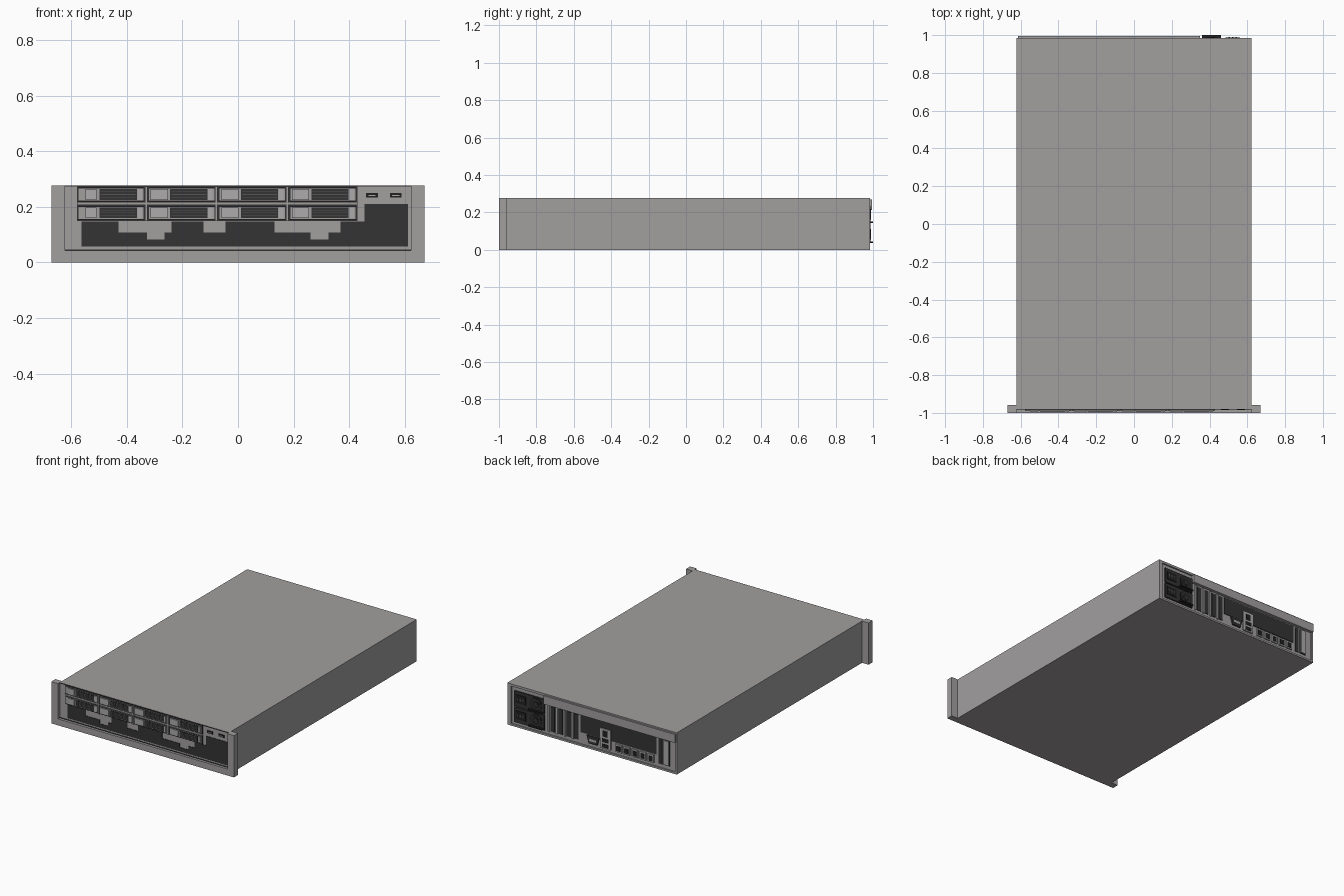
import bpy, bmesh, math
from mathutils import Matrix

cube = bpy.data.objects.get("Cube")
if cube:
    bpy.data.objects.remove(cube, do_unlink=True)


def material(name, rgb):
    m = bpy.data.materials.new(name)
    m.use_nodes = True
    m.diffuse_color = (*rgb, 1)
    m.node_tree.nodes["Principled BSDF"].inputs["Base Color"].default_value = (*rgb, 1)
    return m


STEEL = material("steel_grey", (0.36, 0.345, 0.345))
PALE = material("pale_grey", (0.42, 0.41, 0.41))
DARK = material("charcoal", (0.033, 0.033, 0.033))
BLACK = material("black", (0.015, 0.015, 0.015))
MID = material("mid_grey", (0.09, 0.09, 0.09))


def finish(name, bm, mat):
    bmesh.ops.recalc_face_normals(bm, faces=bm.faces)
    me = bpy.data.meshes.new(name)
    bm.to_mesh(me)
    bm.free()
    me.materials.append(mat)
    ob = bpy.data.objects.new(name, me)
    bpy.context.scene.collection.objects.link(ob)
    return ob


def boxes(name, mat, *spans):
    """One object made of boxes, each given as x, y and z ranges."""
    bm = bmesh.new()
    for span in spans:
        lo, hi = zip(*span)
        size = [b - a for a, b in zip(lo, hi)]
        mid = [(a + b) / 2 for a, b in zip(lo, hi)]
        bmesh.ops.create_cube(bm, size=1,
                              matrix=Matrix.Translation(mid) @ Matrix.Diagonal((*size, 1)))
    return finish(name, bm, mat)


def plate(name, mat, outline, y0, y1):
    """Extrude an x-z outline along y."""
    bm = bmesh.new()
    face = bm.faces.new([bm.verts.new((x, y0, z)) for x, z in outline])
    out = bmesh.ops.extrude_face_region(bm, geom=[face])
    for v in out["geom"]:
        if isinstance(v, bmesh.types.BMVert):
            v.co.y = y1
    return finish(name, bm, mat)


def disc(name, mat, x, z, radius, y0, y1):
    outline = [(x + radius * math.cos(a * math.tau / 24), z + radius * math.sin(a * math.tau / 24))
               for a in range(24)]
    return plate(name, mat, outline, y0, y1)


W, H = 0.622, 0.277
FACE, REAR = -0.98, 0.975

# Case, rack ears and front lip
boxes("case", STEEL, ((-W, W), (FACE, REAR), (0, H)))
for side, name in ((-1, "right_ear"), (1, "left_ear")):
    xs = sorted((side * W, side * 0.67))
    boxes(name, STEEL, (xs, (-1, -0.957), (0, H)))
boxes("front_lip", STEEL, ((-W, W), (-1, FACE), (0, 0.043)))
boxes("lip_groove", DARK, ((-W, W), (-0.983, FACE), (0.043, 0.047)))
boxes("front_top_edge", DARK, ((-W, W), (-0.983, FACE), (0.272, 0.276)))

# Stepped front grille
plate("front_grille", DARK,
      [(-0.562, 0.057), (0.612, 0.057), (0.612, 0.21), (0.454, 0.21), (0.454, 0.147),
       (0.368, 0.147), (0.368, 0.108), (0.325, 0.108), (0.325, 0.083), (0.26, 0.083),
       (0.26, 0.108), (0.131, 0.108), (0.131, 0.147), (-0.045, 0.147), (-0.045, 0.108),
       (-0.124, 0.108), (-0.124, 0.147), (-0.239, 0.147), (-0.239, 0.108), (-0.264, 0.108),
       (-0.264, 0.083), (-0.328, 0.083), (-0.328, 0.108), (-0.429, 0.108), (-0.429, 0.147),
       (-0.562, 0.147)], FACE, -0.983)

# Drive cage with two rows of four drives
boxes("drive_cage", DARK, ((-0.578, 0.43), (-0.984, FACE), (0.148, 0.272)))
boxes("cage_dividers", STEEL, *[((x, x + 0.009), (-0.99, FACE), (0.148, 0.272))
                                for x in (-0.335, -0.082, 0.173)],
      ((-0.578, 0.43), (-0.988, FACE), (0.208, 0.216)))
for row, z in enumerate((0.153, 0.219)):
    for col in range(4):
        x = -0.574 + 0.254 * col
        tag = f"{row + 1}_{col + 1}"
        top = z + 0.05
        boxes("drive_" + tag, STEEL, ((x, x + 0.235), (-0.989, FACE), (z, top)))
        boxes("drive_vent_" + tag, DARK,
              ((x + 0.076, x + 0.21), (-0.992, -0.988), (z + 0.006, top - 0.006)))
        boxes("drive_vent_ribs_" + tag, MID,
              *[((x + 0.08, x + 0.206), (-0.993, -0.99), (z + h, z + h + 0.002))
                for h in (0.014, 0.024, 0.034)])
        width = 0.04 if col == 0 else 0.062
        start = x + 0.026 if col == 0 else x + 0.006
        boxes("drive_latch_" + tag, PALE,
              ((start, start + width), (-0.995, -0.988), (z + 0.006, top - 0.006)),
              ((x + 0.213, x + 0.229), (-0.993, -0.988), (z + 0.006, top - 0.006)))
        boxes("drive_latch_seam_" + tag, DARK,
              ((x, x + 0.235), (-0.99, -0.988), (z, z + 0.003)),
              ((x, x + 0.235), (-0.99, -0.988), (top - 0.003, top)))

# Front sockets
for i, x in enumerate((0.461, 0.546)):
    boxes(f"front_socket_{i + 1}", BLACK, ((x, x + 0.042), (-0.984, FACE), (0.233, 0.25)))
    boxes(f"front_socket_tongue_{i + 1}", PALE,
          ((x + 0.008, x + 0.034), (-0.986, -0.983), (0.239, 0.243)))

# Rear rim and overhanging top strip
boxes("rear_rim", STEEL,
      ((-W, W), (REAR, 0.985), (0, 0.012)), ((-W, W), (REAR, 0.985), (0.262, H)),
      ((-W, -0.608), (REAR, 0.985), (0.012, 0.262)), ((0.595, W), (REAR, 0.985), (0.012, 0.262)))
boxes("rear_top_strip", STEEL, ((-0.615, 0.35), (REAR, 0.995), (0.212, 0.268)))

# Two stacked power supplies, each with an inlet, a fan and a handle
for i, z in enumerate((0.03, 0.137)):
    n = i + 1
    boxes(f"power_supply_{n}", DARK, ((0.352, 0.572), (REAR, 0.984), (z, z + 0.1)))
    boxes(f"power_inlet_{n}", BLACK, ((0.485, 0.56), (REAR, 0.988), (z + 0.025, z + 0.08)))
    boxes(f"inlet_pins_{n}", MID, *[((x, x + 0.008), (0.987, 0.99), (z + 0.045, z + 0.062))
                                    for x in (0.5, 0.519, 0.538)])
    for ring, (radius, mat) in enumerate(((0.044, BLACK), (0.036, DARK), (0.026, BLACK),
                                          (0.014, DARK))):
        disc(f"fan_ring_{n}_{ring + 1}", mat, 0.41, z + 0.052, radius,
             REAR, 0.986 + ring * 0.001)
    boxes(f"supply_handle_{n}", BLACK, ((0.36, 0.46), (0.984, 1.0), (z + 0.006, z + 0.015)))

# Expansion slots and rear grille
boxes("expansion_slots", DARK, *[((x, x + 0.03), (REAR, 0.979), (0.035, 0.2))
                                 for x in (0.28, 0.22, 0.16, 0.105)])
boxes("slot_brackets", PALE, *[((x, x + 0.012), (REAR, 0.982), (0.03, 0.205))
                               for x in (0.318, 0.257, 0.197, 0.14)])
boxes("rear_grille", DARK, ((-0.468, 0.09), (REAR, 0.979), (0.09, 0.205)))
boxes("rear_side_slot", DARK, ((-0.51, -0.485), (REAR, 0.979), (0.035, 0.205)))
boxes("rear_tab_surround", DARK, ((-0.565, -0.521), (REAR, 0.978), (0.035, 0.205)))
boxes("rear_pull_tab", PALE, ((-0.56, -0.526), (REAR, 0.985), (0.04, 0.2)))

# Display connector and stacked sockets
plate("display_connector", DARK, [(0.04, 0.085), (-0.05, 0.085), (-0.035, 0.035), (0.025, 0.035)],
      REAR, 0.985)
boxes("display_contacts", PALE, ((-0.03, 0.02), (0.984, 0.987), (0.052, 0.068)))
boxes("socket_tower", PALE, ((-0.135, -0.06), (REAR, 0.985), (0.028, 0.16)))
boxes("tower_sockets", BLACK, *[((-0.122, -0.073), (0.984, 0.987), (z, z + 0.024))
                                for z in (0.036, 0.072)],
      ((-0.115, -0.08), (0.984, 0.987), (0.108, 0.148)))

# Row of network sockets
for i in range(5):
    x = -0.215 - 0.059 * i
    boxes(f"network_socket_{i + 1}", PALE, ((x, x + 0.045), (REAR, 0.984), (0.03, 0.082)))
    boxes(f"network_opening_{i + 1}", BLACK,
          ((x + 0.008, x + 0.037), (0.983, 0.986), (0.038, 0.072)))
